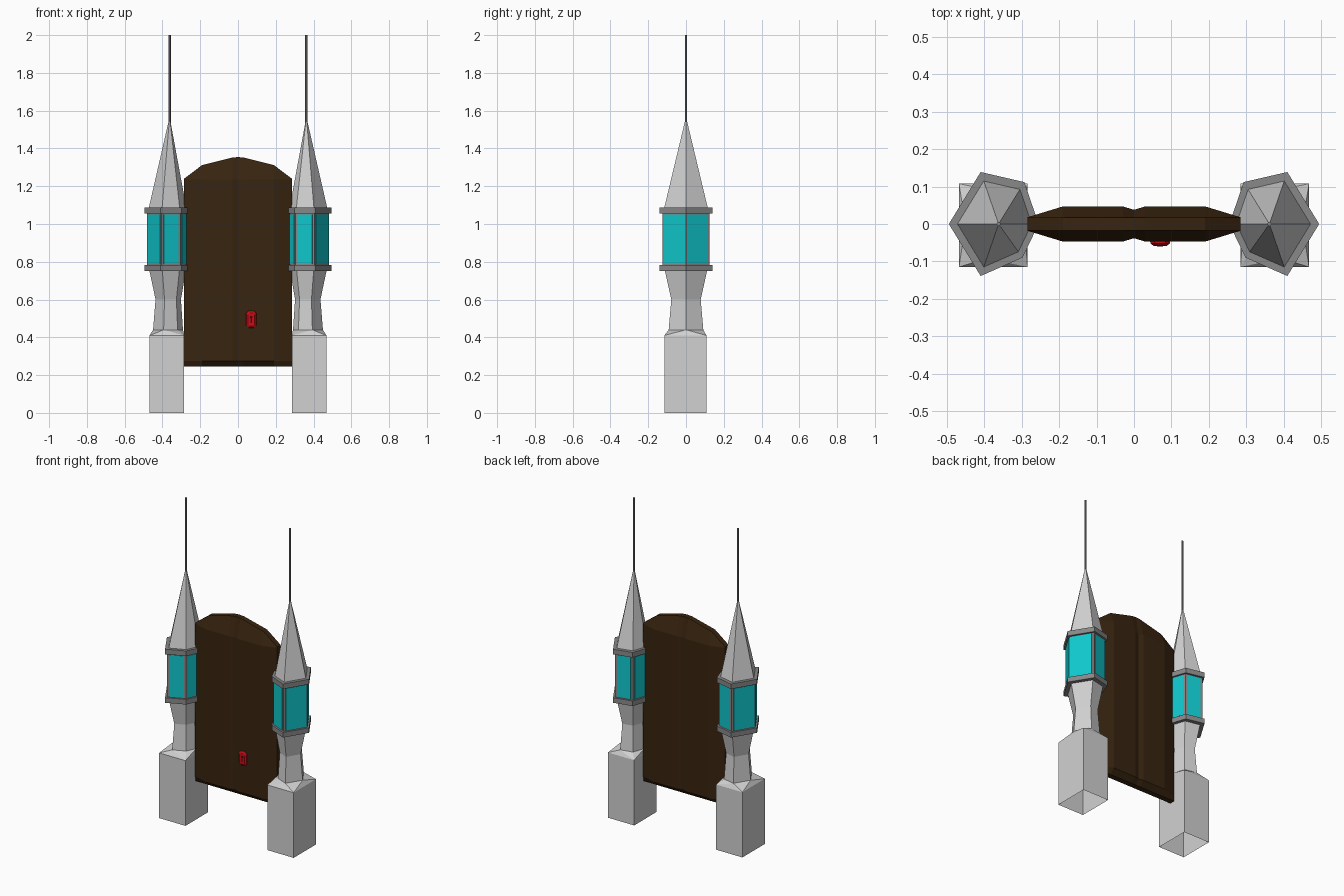
import bpy, bmesh, math
from mathutils import Vector

cube = bpy.data.objects.get("Cube")
if cube:
    bpy.data.objects.remove(cube, do_unlink=True)


def material(name, rgb):
    m = bpy.data.materials.new(name)
    m.use_nodes = True
    m.diffuse_color = (*rgb, 1)
    bsdf = m.node_tree.nodes["Principled BSDF"]
    bsdf.inputs["Base Color"].default_value = (*rgb, 1)
    bsdf.inputs["Roughness"].default_value = 0.8
    return m


STONE = material("pale stone", (0.64, 0.64, 0.64))
METAL = material("grey metal", (0.25, 0.25, 0.25))
GLASS = material("turquoise glass", (0.005, 0.58, 0.61))
WOOD = material("dark wood", (0.040, 0.018, 0.005))
RED = material("red lock", (0.60, 0.004, 0.008))
DARK = material("keyhole dark", (0.06, 0.002, 0.003))


def finish(bm, name, mat):
    bmesh.ops.recalc_face_normals(bm, faces=bm.faces)
    me = bpy.data.meshes.new(name)
    bm.to_mesh(me)
    bm.free()
    me.materials.append(mat)
    ob = bpy.data.objects.new(name, me)
    bpy.context.collection.objects.link(ob)
    return ob


def loft(name, mat, rings, cap_start=True, cap_end=True):
    """Skin a list of equal-length point rings."""
    bm = bmesh.new()
    vr = [[bm.verts.new(p) for p in r] for r in rings]
    n = len(vr[0])
    for a, b in zip(vr, vr[1:]):
        for i in range(n):
            j = (i + 1) % n
            bm.faces.new((a[i], a[j], b[j], b[i]))
    if cap_start:
        bm.faces.new(vr[0])
    if cap_end:
        bm.faces.new(vr[-1])
    bmesh.ops.remove_doubles(bm, verts=bm.verts, dist=0.0005)
    return finish(bm, name, mat)


# Tower plan: slightly irregular hexagon around the spire axis
AXIS = 0.362
PLAN = [(0.495, 0), (0.41, 0.139), (0.293, 0.112), (0.255, 0),
        (0.298, -0.09), (0.41, -0.139)]


def hexagon(side, scale, z):
    return [Vector((side * (AXIS + (x - AXIS) * scale), y * scale, z))
            for x, y in PLAN]


def tower(side, label):
    # Square base, open underneath
    x0, x1, y0, y1 = 0.285, 0.468, -0.115, 0.108
    rect = [(x0, y0), (x1, y0), (x1, y1), (x0, y1)]
    square = lambda z: [Vector((side * x, y, z)) for x, y in rect]
    loft(label + "_base_block", STONE, [square(0), square(0.41)], False, False)

    # Flared shoulder from the square base to the hexagonal column
    bm = bmesh.new()
    for p in square(0.41) + hexagon(side, 0.66, 0.44):
        bm.verts.new(p)
    bmesh.ops.convex_hull(bm, input=bm.verts)
    finish(bm, label + "_shoulder", STONE)

    # Waisted column
    loft(label + "_column", STONE,
         [hexagon(side, s, z) for s, z in
          ((0.66, 0.44), (0.56, 0.60), (0.80, 0.75))])

    # Lantern: metal body between two collars, with glass panes
    loft(label + "_lantern_frame", METAL,
         [hexagon(side, 0.90, 0.775), hexagon(side, 0.90, 1.06)])
    for part, z in (("lower", 0.75), ("upper", 1.055)):
        loft(f"{label}_{part}_collar", METAL,
             [hexagon(side, 1, z), hexagon(side, 1, z + 0.032)])
    corners = hexagon(side, 0.90, 0)
    for i in range(6):
        a, b = corners[i], corners[(i + 1) % 6]
        along = (b - a).normalized()
        out = Vector((along.y, -along.x, 0)) * side * 0.003
        pa = a + along * (0.005 if i == 0 else 0.012)
        pb = b - along * (0.005 if i == 5 else 0.012)
        ring = lambda z: [p + Vector((0, 0, z)) for p in
                          (pa - out, pb - out, pb + out, pa + out)]
        loft(f"{label}_pane_{i + 1}", GLASS, [ring(0.787), ring(1.05)])

    # Spire and needle
    loft(label + "_spire", STONE,
         [hexagon(side, 0.83, 1.085), hexagon(side, 0.03, 1.55)])
    needle = lambda z: [(side * AXIS + 0.006 * math.cos(k * math.pi / 3),
                         0.006 * math.sin(k * math.pi / 3), z) for k in range(6)]
    loft(label + "_needle", METAL, [needle(1.53), needle(2.0)])


tower(1, "left_tower")
tower(-1, "right_tower")

# Door: stations across the width as (x, half thickness, top height)
half = [(0.0, 0.038, 1.354), (0.03, 0.047, 1.352),
        (0.19, 0.047, 1.312), (0.285, 0.018, 1.24)]
stations = [(-x, t, z) for x, t, z in half[:0:-1]] + half


def door_section(x, t, top):
    e, low, high, bottom = 0.017, 0.275, 1.235, 0.245
    front = [(-e, bottom), (-t, low), (-t, high), (-e, top)]
    back = [(-y, z) for y, z in reversed(front)]
    return [(x, y, z) for y, z in front + back]


loft("door", WOOD, [door_section(*s) for s in stations])

# Lock plate with a keyhole
LX, LZ = 0.070, 0.495


def plate(w, h, y, cut):
    pts = [(w, h - cut), (w - cut, h), (cut - w, h), (-w, h - cut),
           (-w, cut - h), (cut - w, -h), (w - cut, -h), (w, cut - h)]
    return [(LX + x, y, LZ + z) for x, z in pts]


loft("lock_plate", RED,
     [plate(0.027, 0.045, -0.044, 0.012), plate(0.026, 0.044, -0.052, 0.012),
      plate(0.017, 0.034, -0.059, 0.008)])


def keyhole(y):
    r = 0.008
    arc = [(r * math.cos(math.radians(a)), 0.012 + r * math.sin(math.radians(a)))
           for a in range(-60, 241, 30)]
    return [(LX + x, y, LZ + z) for x, z in arc + [(-0.004, -0.02), (0.004, -0.02)]]


loft("keyhole", DARK, [keyhole(-0.058), keyhole(-0.0595)])
